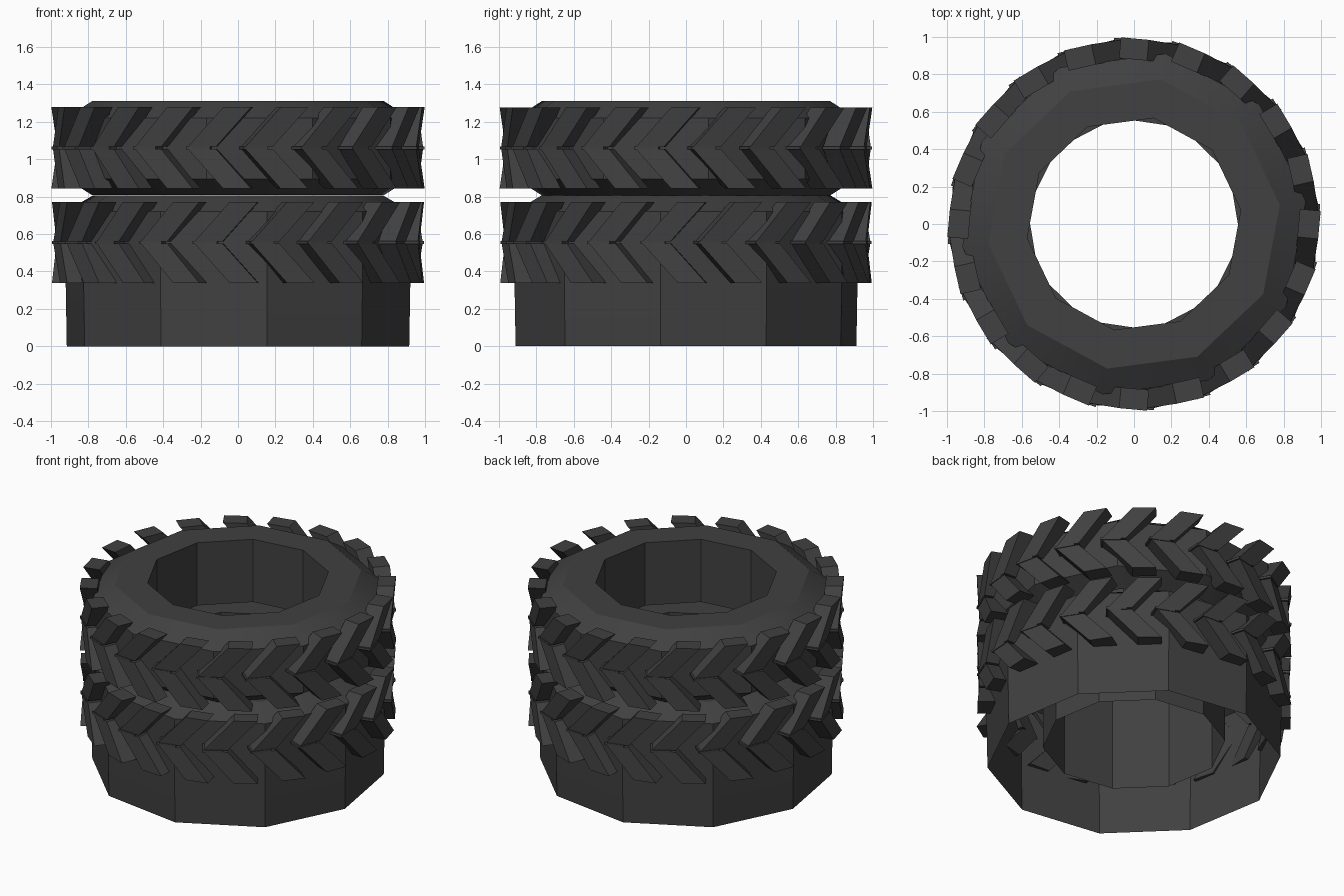
import bpy, bmesh, math

if "Cube" in bpy.data.objects:
    bpy.data.objects.remove(bpy.data.objects["Cube"])

rubber = bpy.data.materials.new("dark_rubber")
rubber.diffuse_color = (0.052, 0.052, 0.052, 1)
rubber.use_nodes = True
rubber.node_tree.nodes["Principled BSDF"].inputs["Base Color"].default_value = rubber.diffuse_color

SIDES = 10
TREADS = 20


def finish(name, bm):
    bmesh.ops.recalc_face_normals(bm, faces=bm.faces)
    mesh = bpy.data.meshes.new(name)
    bm.to_mesh(mesh)
    bm.free()
    mesh.materials.append(rubber)
    obj = bpy.data.objects.new(name, mesh)
    bpy.context.collection.objects.link(obj)
    return obj


def tyre_body(name, profile, phase):
    """Open shell: a (radius, z) profile turned round the z axis."""
    bm = bmesh.new()
    rings = []
    for r, z in profile:
        ring = []
        for i in range(SIDES):
            a = math.radians(phase) + 2 * math.pi * i / SIDES
            ring.append(bm.verts.new((r * math.cos(a), r * math.sin(a), z)))
        rings.append(ring)
    for lo, hi in zip(rings, rings[1:]):
        for i in range(SIDES):
            j = (i + 1) % SIDES
            bm.faces.new((lo[i], lo[j], hi[j], hi[i]))
    obj = finish(name, bm)
    bpy.ops.object.select_all(action='DESELECT')
    bpy.context.view_layer.objects.active = obj
    obj.select_set(True)
    bpy.ops.object.shade_smooth_by_angle(angle=math.radians(30))


def block(bm, angle, near, far):
    """Skewed box between two sections of (t0, t1, r_in, r_out, z)."""
    c, s = math.cos(angle), math.sin(angle)
    ends = []
    for t0, t1, ri, ro, z in (near, far):
        pts = ((t0, ri), (t1, ri), (t1, ro), (t0, ro))
        ends.append([bm.verts.new((r * c - t * s, r * s + t * c, z)) for t, r in pts])
    a, b = ends
    bm.faces.new(a)
    bm.faces.new(b[::-1])
    for i in range(4):
        j = (i + 1) % 4
        bm.faces.new((a[i], a[j], b[j], b[i]))


def tread_ring(name, z, phase):
    bm = bmesh.new()
    for i in range(TREADS):
        a = math.radians(phase + 5.3) + 2 * math.pi * i / TREADS
        # two mirrored legs of the chevron
        for side in (1, -1):
            block(bm, a, (-0.18, -0.03, 0.875, 0.972, z + side * 0.006),
                  (0.01, 0.16, 0.875, 0.986, z + side * 0.217))
        # thin ridge where the legs meet
        block(bm, a, (-0.19, -0.06, 0.875, 0.977, z - 0.008),
              (-0.19, -0.06, 0.875, 0.977, z + 0.008))
    finish(name, bm)


# upper tyre
tyre_body("upper_tyre", [(0.575, 0.875), (0.575, 1.31), (0.785, 1.31),
                         (0.925, 1.22), (0.925, 0.895), (0.785, 0.807)], 7.5)
tread_ring("upper_treads", 1.06, 7.5)

# lower tyre with its long open skirt
tyre_body("lower_tyre", [(0.575, 0.13), (0.575, 0.805), (0.785, 0.805),
                         (0.93, 0.72), (0.93, 0.34), (0.924, 0.0)], 27.6)
tread_ring("lower_treads", 0.555, 27.6)
